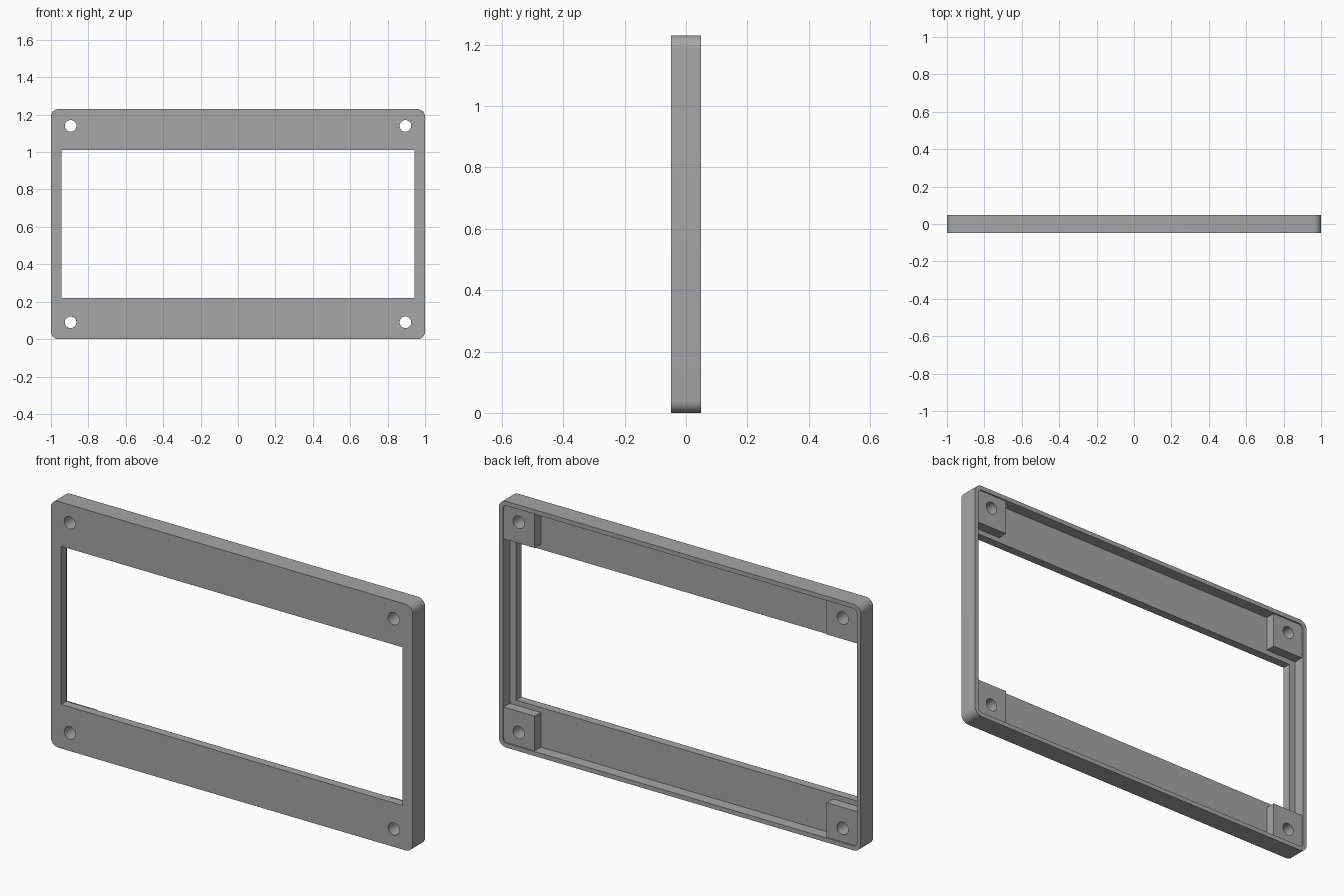
import bpy, bmesh, math

if "Cube" in bpy.data.objects:
    bpy.data.objects.remove(bpy.data.objects["Cube"], do_unlink=True)

W, D, H = 2.0, 0.098, 1.23           # overall size
FRONT, BACK = -D / 2, D / 2
WALL, FLOOR = 0.022, FRONT + 0.042   # rim thickness, pocket floor
HOLE_X, HOLE_Z = 0.895, 0.525        # hole offsets from the centre
MID = H / 2

grey = bpy.data.materials.new("plain grey")
grey.use_nodes = True
colour = (0.38, 0.38, 0.38, 1)
grey.diffuse_color = colour
grey.node_tree.nodes["Principled BSDF"].inputs["Base Color"].default_value = colour


def prism(name, outline, y0, y1):
    """Extrude an x-z outline from y0 to y1."""
    bm = bmesh.new()
    face = bm.faces.new([bm.verts.new((x, y0, z)) for x, z in outline])
    ext = bmesh.ops.extrude_face_region(bm, geom=[face])
    verts = [g for g in ext["geom"] if isinstance(g, bmesh.types.BMVert)]
    bmesh.ops.translate(bm, verts=verts, vec=(0, y1 - y0, 0))
    bmesh.ops.recalc_face_normals(bm, faces=bm.faces)
    mesh = bpy.data.meshes.new(name)
    bm.to_mesh(mesh)
    bm.free()
    mesh.materials.append(grey)
    obj = bpy.data.objects.new(name, mesh)
    bpy.context.collection.objects.link(obj)
    return obj


def arc(cx, cz, r, start, sweep, n):
    return [(cx + r * math.cos(start + sweep * i / n),
             cz + r * math.sin(start + sweep * i / n)) for i in range(n + 1)]


def rounded_rect(w, h, r):
    points = []
    for i, (sx, sz) in enumerate([(1, 1), (-1, 1), (-1, -1), (1, -1)]):
        points += arc(sx * (w / 2 - r), MID + sz * (h / 2 - r), r,
                      i * math.pi / 2, math.pi / 2, 8)
    return points


def rect(x0, x1, z0, z1):
    return [(x0, z0), (x1, z0), (x1, z1), (x0, z1)]


def combine(target, tool, operation):
    """Apply a boolean and discard the tool."""
    mod = target.modifiers.new(operation, "BOOLEAN")
    mod.operation, mod.solver, mod.object = operation, "EXACT", tool
    bpy.context.view_layer.objects.active = target
    bpy.ops.object.modifier_apply(modifier=mod.name)
    bpy.data.objects.remove(tool, do_unlink=True)


# Rounded body with a shallow pocket in the back
frame = prism("bezel_frame", rounded_rect(W, H, 0.04), FRONT, BACK)
pocket = rounded_rect(W - 2 * WALL, H - 2 * WALL, 0.02)
combine(frame, prism("pocket_cutter", pocket, FLOOR, BACK + 0.1), "DIFFERENCE")

# Screen window
window = rect(-0.943, 0.943, 0.22, 1.01)
combine(frame, prism("window_cutter", window, FRONT - 0.1, BACK + 0.1), "DIFFERENCE")

# Corner mounting blocks, each with a screw hole
corners = [(sx, sz) for sx in (-1, 1) for sz in (-1, 1)]
for sx, sz in corners:
    xs = sorted((sx * 0.807, sx * (W / 2 - WALL + 0.004)))
    zs = sorted((MID + sz * 0.42, MID + sz * (MID - WALL + 0.004)))
    combine(frame, prism("block", rect(*xs, *zs), FLOOR - 0.01, BACK - 0.007), "UNION")
for sx, sz in corners:
    circle = arc(sx * HOLE_X, MID + sz * HOLE_Z, 0.031, 0, math.tau, 32)[:-1]
    combine(frame, prism("hole_cutter", circle, FRONT - 0.1, BACK + 0.1), "DIFFERENCE")

# Smooth the round corners and holes, keep the edges crisp
bpy.ops.object.select_all(action="DESELECT")
frame.select_set(True)
bpy.context.view_layer.objects.active = frame
bpy.ops.object.shade_smooth_by_angle(angle=math.radians(30))
